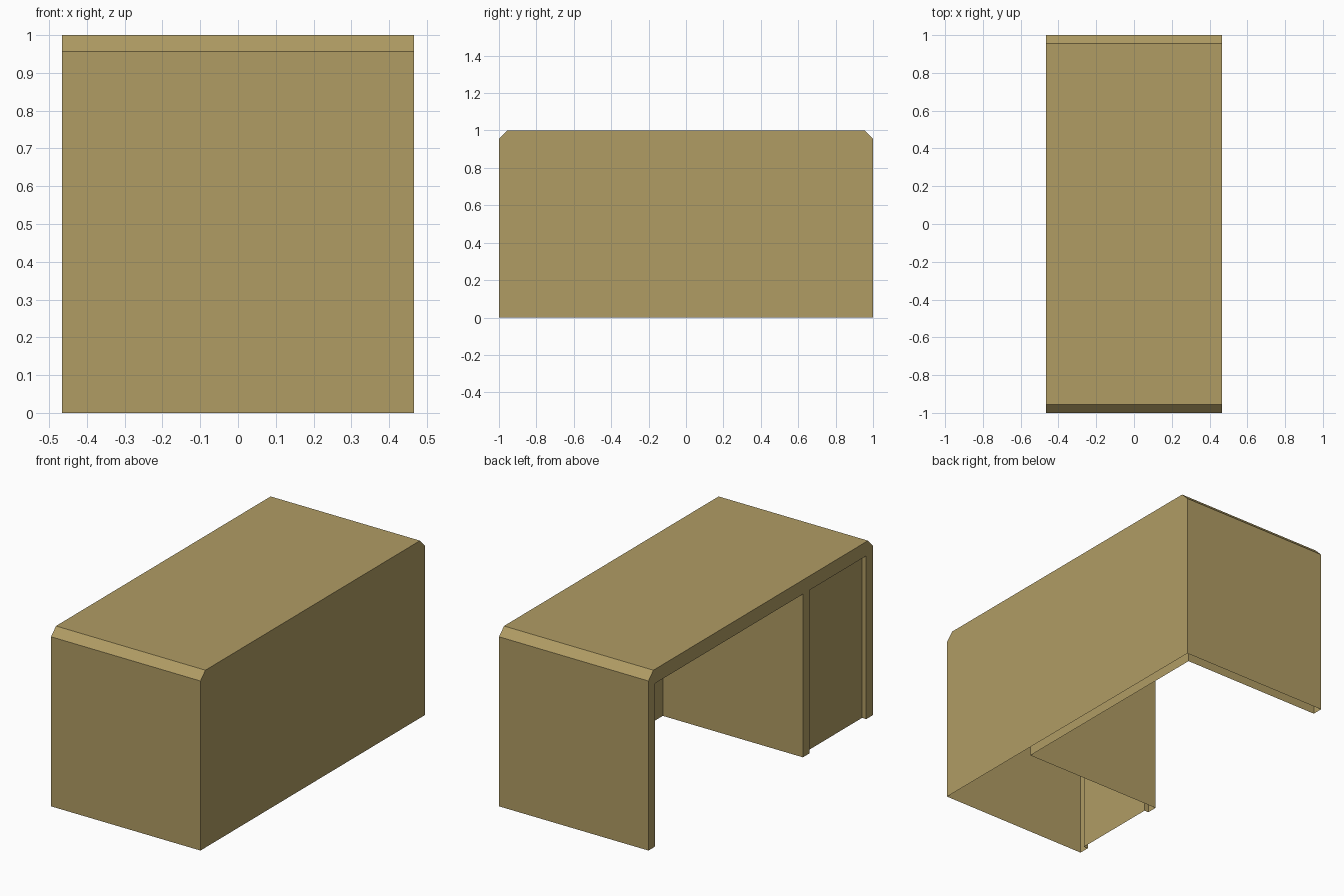
import bpy, bmesh

if "Cube" in bpy.data.objects:
    bpy.data.objects.remove(bpy.data.objects["Cube"])

HX = 0.466      # half depth (x)
CH = 0.044      # chamfer on the top end edges
T = 0.06        # panel thickness
UNDER = 0.92    # underside of the table top
DIV = -0.376    # kneehole face of the drawer unit
RECESS = 0.026  # setback of the drawer front

wood = bpy.data.materials.new("tan_wood")
wood.diffuse_color = (0.434, 0.333, 0.127, 1.0)
wood.use_nodes = True
wood.node_tree.nodes["Principled BSDF"].inputs["Base Color"].default_value = wood.diffuse_color


def make_object(name, bm):
    bmesh.ops.recalc_face_normals(bm, faces=bm.faces[:])
    me = bpy.data.meshes.new(name)
    bm.to_mesh(me)
    bm.free()
    ob = bpy.data.objects.new(name, me)
    bpy.context.collection.objects.link(ob)
    return ob


def prism(name, profile, x0, x1):
    """Extrude a y-z profile from x0 to x1."""
    bm = bmesh.new()
    face = bm.faces.new([bm.verts.new((x0, y, z)) for y, z in profile])
    ext = bmesh.ops.extrude_face_region(bm, geom=[face])
    verts = [g for g in ext["geom"] if isinstance(g, bmesh.types.BMVert)]
    bmesh.ops.translate(bm, verts=verts, vec=(x1 - x0, 0, 0))
    return make_object(name, bm)


def cutter(name, x1, y0, y1):
    """Box that opens through the floor and the sitting side."""
    ob = prism(name, [(y0, -0.1), (y1, -0.1), (y1, UNDER), (y0, UNDER)], -HX - 0.1, x1)
    ob.hide_render = True
    return ob


# Desk body: chamfered end profile
desk = prism("desk", [(-1, 0), (1, 0), (1, 1 - CH), (1 - CH, 1),
                      (-1 + CH, 1), (-1, 1 - CH)], -HX, HX)

# Kneehole and recessed drawer front
cutters = [cutter("kneehole_cutter", HX - 0.058, DIV, 1 - T),
           cutter("drawer_recess_cutter", -HX + RECESS, -1 + T, DIV - T)]
for c in cutters:
    mod = desk.modifiers.new(c.name, 'BOOLEAN')
    mod.operation = 'DIFFERENCE'
    mod.solver = 'EXACT'
    mod.object = c

dg = bpy.context.evaluated_depsgraph_get()
cut_mesh = bpy.data.meshes.new_from_object(desk.evaluated_get(dg))
desk.modifiers.clear()
desk.data = cut_mesh
for c in cutters:
    bpy.data.objects.remove(c)

# Hollow shell: the underside at floor level is open
bm = bmesh.new()
bm.from_mesh(cut_mesh)
floor = [f for f in bm.faces if all(abs(v.co.z) < 1e-4 for v in f.verts)]
bmesh.ops.delete(bm, geom=floor, context='FACES')
bm.to_mesh(cut_mesh)
bm.free()

cut_mesh.materials.clear()
cut_mesh.materials.append(wood)
for p in cut_mesh.polygons:
    p.material_index = 0
    p.use_smooth = False
